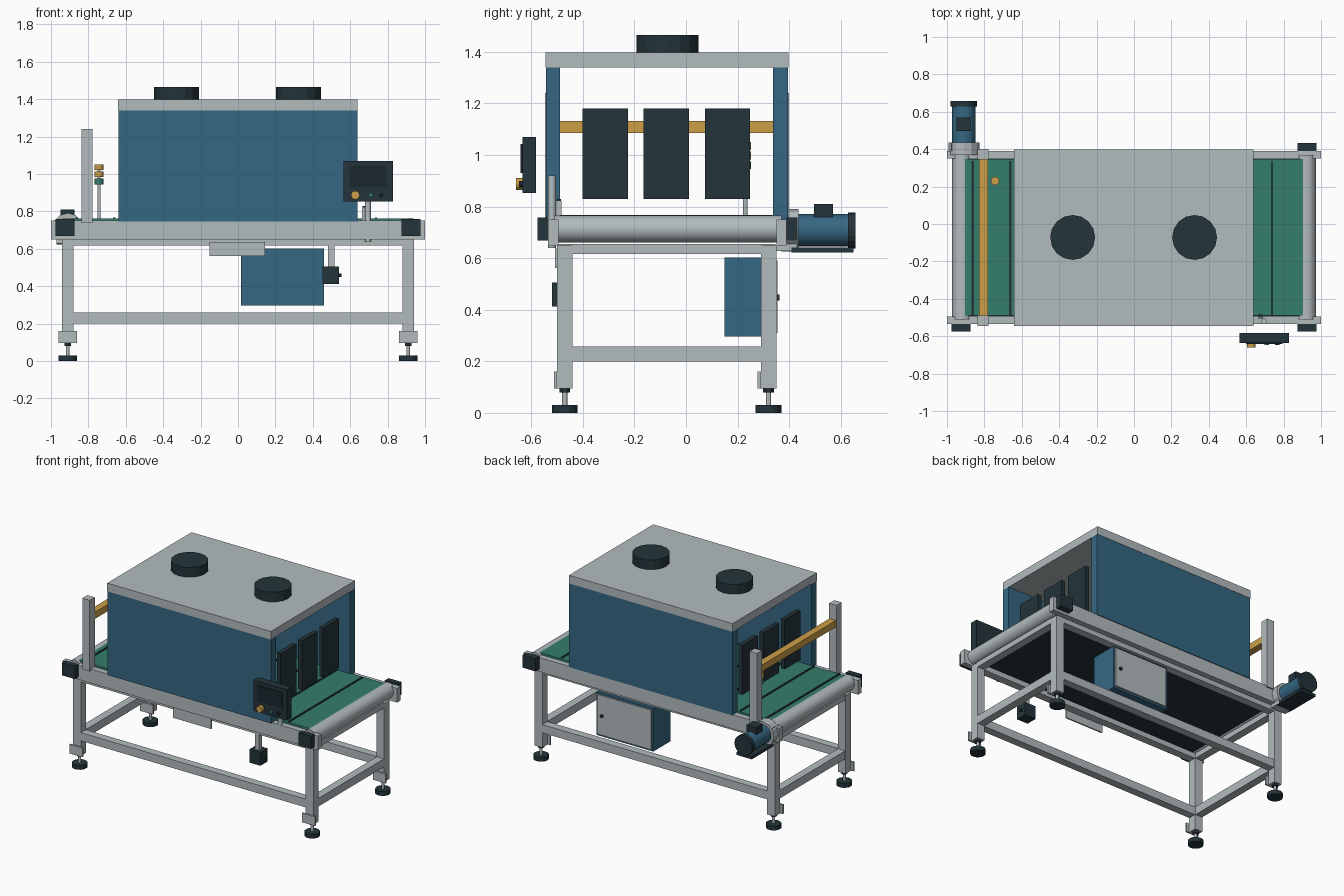
import bpy
import math

if "Cube" in bpy.data.objects:
    bpy.data.objects.remove(bpy.data.objects["Cube"])


def material(name, color):
    m = bpy.data.materials.new(name)
    m.diffuse_color = (*color, 1)
    m.use_nodes = True
    m.node_tree.nodes["Principled BSDF"].inputs["Base Color"].default_value = m.diffuse_color
    return m


GREY = material("light grey metal", (0.45, 0.50, 0.515))
BLUE = material("blue panel", (0.036, 0.135, 0.225))
DARK = material("dark slate", (0.017, 0.034, 0.042))
GREEN = material("green belt", (0.034, 0.21, 0.15))
YELLOW = material("amber yellow", (0.60, 0.345, 0.062))
BLACK = material("screen black", (0.010, 0.020, 0.026))


def box(name, x, y, z, mat):
    """Box from (min, max) pairs."""
    bpy.ops.mesh.primitive_cube_add(
        size=1, location=[(a + b) / 2 for a, b in (x, y, z)])
    o = bpy.context.object
    o.scale = [b - a for a, b in (x, y, z)]
    bpy.ops.object.transform_apply(location=False, rotation=False, scale=True)
    o.name = name
    o.data.materials.append(mat)
    return o


def cyl(name, center, r, span, mat, axis="Z", sides=16, smooth=False):
    """Cylinder along an axis; span is the (min, max) on it, center the other two coordinates."""
    mid, depth = sum(span) / 2, span[1] - span[0]
    if axis == "Z":
        loc, rot = (*center, mid), (0, 0, 0)
    elif axis == "Y":
        loc, rot = (center[0], mid, center[1]), (math.pi / 2, 0, 0)
    else:
        loc, rot = (mid, *center), (0, math.pi / 2, 0)
    bpy.ops.mesh.primitive_cylinder_add(
        vertices=sides, radius=r, depth=depth, location=loc, rotation=rot)
    o = bpy.context.object
    o.name = name
    o.data.materials.append(mat)
    if smooth:
        bpy.ops.object.shade_smooth_by_angle(angle=math.radians(40))
    return o


# Main dimensions: the two long sides of the machine
FRONT, BACK = (-0.535, -0.495), (0.35, 0.39)
LEG_Y = ((-0.50, -0.44), (0.29, 0.35))
LEG_X = ((-0.94, -0.88), (0.88, 0.94))

# Conveyor side rails, bed and belt
for side, y in (("front", FRONT), ("back", BACK)):
    box(side + "_rail", (-1, 1), y, (0.65, 0.75), GREY)
box("belt_bed", (-0.88, 0.88), (-0.495, 0.35), (0.67, 0.742), DARK)
box("belt", (-0.91, 0.905), (-0.49, 0.347), (0.742, 0.762), GREEN)
for i in range(9):
    x = -0.862 + 0.2 * i
    box("belt_cleat", (x - 0.006, x + 0.006), (-0.488, 0.336), (0.76, 0.768), DARK)

# End rollers and bearing blocks
for s in (-1, 1):
    cyl("end_roller", (s * 0.92, 0.713), 0.052, (-0.51, 0.37), GREY, "Y", 32, True)
    for y in ((-0.575, -0.535), (0.39, 0.433)):
        x = s * 0.925
        box("bearing_block", (x - 0.05, x + 0.05), y, (0.668, 0.758), DARK)

# Stand: legs, brackets and levelling feet
for x in LEG_X:
    cx = sum(x) / 2
    for y in LEG_Y:
        cy = sum(y) / 2
        box("leg", x, y, (0.095, 0.65), GREY)
        box("foot_bracket", (cx - 0.05, cx + 0.05), (y[0] - 0.012, y[0]), (0.095, 0.16), GREY)
        cyl("foot_pad", (cx, cy), 0.05, (0, 0.03), DARK)
        cyl("foot_stem", (cx, cy), 0.01, (0.03, 0.1), GREY, sides=12)
        cyl("foot_nut", (cx, cy), 0.021, (0.08, 0.095), DARK, sides=6)

# Stand: lower and upper beams
for label, z in (("lower", (0.2, 0.258)), ("upper", (0.617, 0.655))):
    for y in LEG_Y:
        box(label + "_long_beam", (-0.885, 0.885), (y[0] + 0.002, y[1] - 0.002), z, GREY)
    for x in LEG_X:
        box(label + "_cross_beam", (x[0] + 0.002, x[1] - 0.002), (-0.445, 0.295), z, GREY)

# Tunnel hood: walls, roof and vents
for y in ((-0.543, -0.488), (0.338, 0.395)):
    box("hood_wall", (-0.64, 0.64), y, (0.747, 1.34), BLUE)
box("hood_roof", (-0.642, 0.638), (-0.545, 0.397), (1.34, 1.398), GREY)
for x in (-0.328, 0.324):
    cyl("roof_vent", (x, -0.072), 0.12, (1.398, 1.466), DARK)

# Curtain flaps at both tunnel mouths
for s in (-1, 1):
    for y in (-0.313, -0.076, 0.161):
        x = sorted((s * 0.585, s * 0.615))
        box("curtain_flap", x, (y - 0.088, y + 0.088), (0.83, 1.18), DARK)

# Sensor gantry over the infeed
for y in ((-0.546, -0.49), (0.345, 0.4)):
    box("gantry_post", (-0.836, -0.778), y, (0.738, 1.24), GREY)
box("gantry_bar", (-0.83, -0.78), (-0.49, 0.345), (1.085, 1.132), YELLOW)

# Signal lamp stack
cyl("lamp_pole", (-0.743, 0.23), 0.008, (0.76, 1.03), GREY, sides=12)
for z, mat in ((0.945, GREEN), (0.983, YELLOW), (1.02, YELLOW)):
    cyl("signal_lamp", (-0.743, 0.23), 0.023, (z, z + 0.03), mat)

# Drive motor and gearbox
MX, MZ = -0.91, 0.708
cyl("gearbox", (MX, MZ), 0.083, (0.37, 0.437), GREY, "Y", 12)
cyl("motor_body", (MX, MZ), 0.063, (0.43, 0.63), BLUE, "Y", 20, True)
cyl("motor_fan_cover", (MX, MZ), 0.07, (0.628, 0.658), DARK, "Y", 20)
box("motor_terminal_box", (-0.948, -0.873), (0.497, 0.57), (0.755, 0.81), DARK)
box("motor_base", (-0.97, -0.85), (0.41, 0.65), (0.622, 0.642), DARK)
box("motor_mount", (-0.97, -0.85), (0.35, 0.43), (0.627, 0.655), GREY)

# Electrical cabinet with door and lock
box("cabinet", (0.015, 0.46), (0.15, 0.345), (0.297, 0.602), BLUE)
box("cabinet_door", (0.028, 0.447), (0.345, 0.354), (0.31, 0.59), GREY)
cyl("cabinet_lock", (0.41, 0.447), 0.012, (0.352, 0.363), DARK, "Y", 12)

# Hanging plate and switch box on the front beam
box("front_plate", (-0.153, 0.145), (-0.508, -0.498), (0.562, 0.637), GREY)
box("switch_box_pipe", (0.482, 0.515), (-0.498, -0.465), (0.5, 0.63), GREY)
box("switch_box", (0.453, 0.54), (-0.52, -0.44), (0.412, 0.505), DARK)
cyl("switch_knob", (-0.48, 0.459), 0.01, (0.538, 0.553), DARK, "X", 10)

# Operator panel with screen and buttons
box("operator_panel", (0.565, 0.828), (-0.635, -0.582), (0.852, 1.07), DARK)
box("panel_screen", (0.6, 0.793), (-0.642, -0.635), (0.93, 1.042), BLACK)
cyl("stop_button", (0.627, 0.887), 0.023, (-0.66, -0.634), YELLOW, "Y", 12)
cyl("start_button", (0.71, 0.887), 0.012, (-0.648, -0.634), GREEN, "Y", 12)
cyl("reset_button", (0.765, 0.887), 0.012, (-0.648, -0.634), BLACK, "Y", 12)

# Panel post and small sensor beside it
cyl("panel_post", (0.695, -0.52), 0.016, (0.64, 0.92), GREY, sides=12, smooth=True)
box("sensor_body", (0.663, 0.69), (-0.505, -0.482), (0.745, 0.822), GREY)
box("sensor_cap", (0.666, 0.687), (-0.5, -0.485), (0.822, 0.83), DARK)
